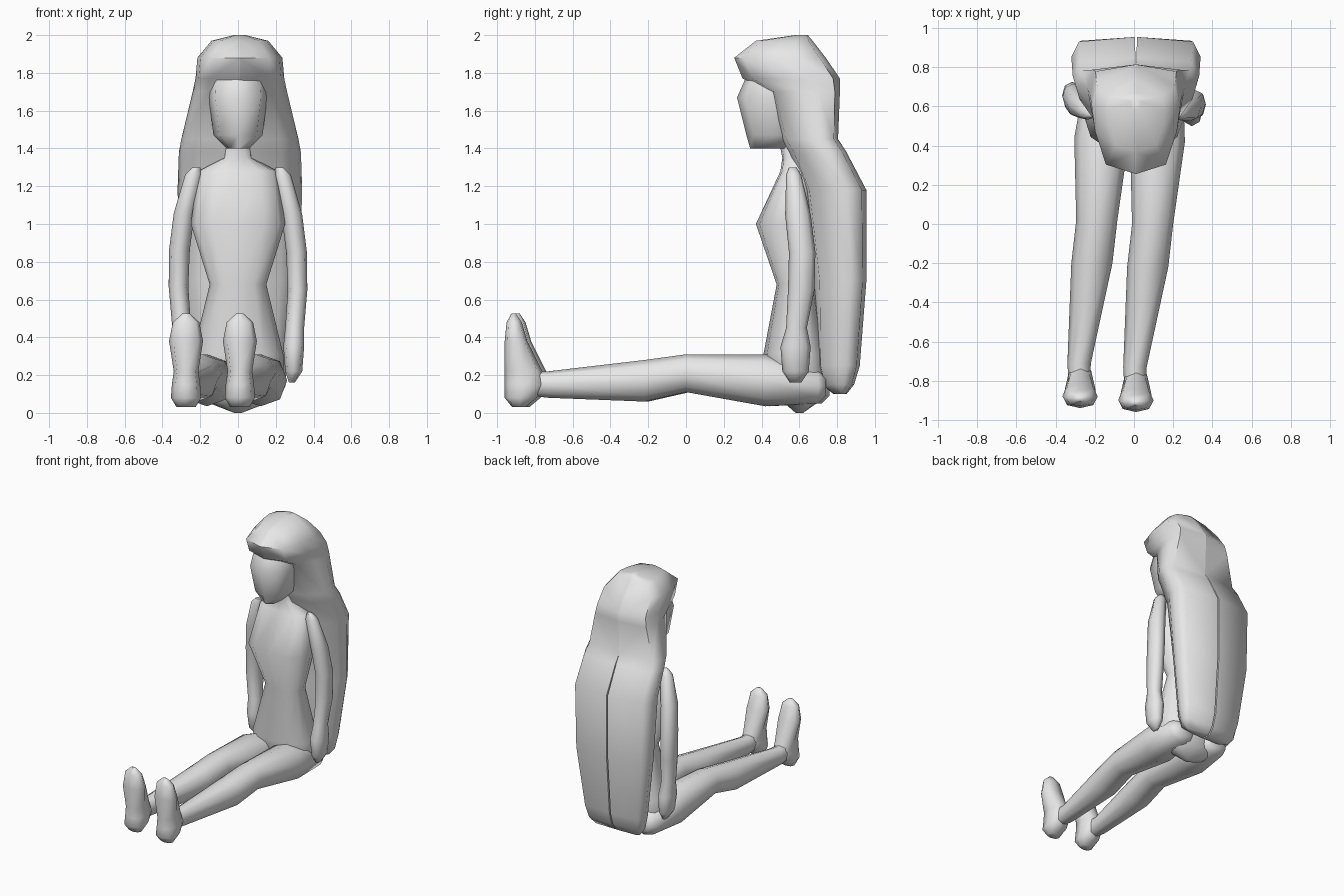
import bpy
import bmesh
from math import cos, sin, pi, radians
from mathutils import Vector

default_cube = bpy.data.objects.get("Cube")
if default_cube:
    bpy.data.objects.remove(default_cube)

# One plain grey for the whole figure
grey = bpy.data.materials.new("plain grey")
grey.use_nodes = True
tone = (0.8, 0.8, 0.8, 1.0)
grey.diffuse_color = tone
grey.node_tree.nodes["Principled BSDF"].inputs["Base Color"].default_value = tone


def oval(sides, power=1.0):
    """Unit outline of a rounded section; a lower power gives squarer corners."""
    def bend(value):
        return (abs(value) ** power) * (1 if value >= 0 else -1)
    angles = [2 * pi * k / sides for k in range(sides)]
    return [(bend(cos(a)), bend(sin(a))) for a in angles]


def loft(name, rings, section, along="z", place=None):
    """Skin closed sections. Each ring: position, centre x, half width, low, high.
    Low and high run along y for upright parts and along z for parts lying along y."""
    bm = bmesh.new()
    loops = []
    for position, centre, half_width, low, high in rings:
        loop = []
        for u, v in section:
            x = centre + half_width * u
            other = (low + high) / 2 + (high - low) / 2 * v
            point = Vector((x, other, position) if along == "z" else (x, position, other))
            loop.append(bm.verts.new(place(point) if place else point))
        loops.append(loop)
    for first, second in zip(loops, loops[1:]):
        for k in range(len(section)):
            n = (k + 1) % len(section)
            bm.faces.new((first[k], first[n], second[n], second[k]))
    bm.faces.new(loops[0])
    bm.faces.new(loops[-1])
    bmesh.ops.recalc_face_normals(bm, faces=bm.faces)
    mesh = bpy.data.meshes.new(name)
    bm.to_mesh(mesh)
    bm.free()
    mesh.materials.append(grey)
    obj = bpy.data.objects.new(name, mesh)
    bpy.context.collection.objects.link(obj)
    bpy.ops.object.select_all(action="DESELECT")
    obj.select_set(True)
    bpy.context.view_layer.objects.active = obj
    bpy.ops.object.shade_smooth_by_angle(angle=radians(60))


# Torso with pelvis, waist, chest and neck
loft("torso", [
    (0, 0, .02, .58, .62),
    (.07, 0, .2, .5, .72),
    (.2, 0, .24, .45, .75),
    (.31, 0, .24, .41, .74),
    (.68, 0, .15, .48, .68),
    (1, 0, .25, .37, .7),
    (1.28, 0, .21, .5, .66),
    (1.35, 0, .075, .51, .65),
    (1.45, 0, .065, .49, .64),
], oval(12, 0.85))

# Head with a ridge down the middle of the face
loft("head", [
    (1.4, 0, .06, .34, .58),
    (1.47, 0, .13, .32, .62),
    (1.67, 0, .155, .27, .7),
    (1.76, 0, .15, .31, .7),
    (1.85, 0, .1, .35, .65),
], oval(8, 0.75))

# Hair from crown to tips in two halves, meeting at a narrow slit
hair_half = [(0, -1), (.68, -.8), (.93, -.1), (1, .4), (.88, .86), (0, 1)]
hair_rings = [
    (2, .01, .03, .58, .645),
    (1.97, .01, .15, .37, .67),
    (1.88, .01, .225, .255, .74),
    (1.77, .01, .235, .3, .815),
    (1.7, .01, .25, .43, .815),
    (1.45, .01, .31, .5, .805),
    (1.38, .013, .32, .54, .85),
    (1.18, .015, .325, .62, .955),
    (.7, .015, .31, .68, .955),
    (.25, .015, .25, .69, .92),
    (.15, .015, .23, .72, .89),
    (.1, .015, .19, .78, .85),
]
loft("left_hair_half", hair_rings, hair_half)
loft("right_hair_half", hair_rings, hair_half,
     place=lambda p: Vector((.02 - p.x, p.y, p.z)))

# Arms hanging at the sides, the right one swung slightly back
arm_rings = [
    (1.3, .22, .02, .545, .585),
    (1.26, .235, .045, .53, .61),
    (1.05, .285, .055, .525, .66),
    (.85, .31, .055, .545, .685),
    (.65, .315, .052, .54, .68),
    (.45, .3, .05, .53, .64),
    (.35, .295, .055, .5, .66),
    (.22, .295, .045, .51, .65),
    (.16, .285, .015, .55, .61),
]
loft("left_arm", arm_rings, oval(8, 0.9))
loft("right_arm", arm_rings, oval(8, 0.9),
     place=lambda p: Vector((-p.x, p.y + (1.3 - p.z) * .07, p.z + (1.3 - p.z) * .03)))

# Legs stretched forward with upturned feet
leg_rings = [
    (.74, .14, .07, .09, .19),
    (.7, .14, .11, .05, .23),
    (.42, .12, .14, .035, .31),
    (0, .095, .105, .11, .31),
    (-.22, .07, .105, .06, .28),
    (-.73, .005, .06, .08, .22),
    (-.82, .005, .055, .09, .22),
]
foot_rings = [
    (.03, .01, .05, -.92, -.85),
    (.08, .01, .08, -.96, -.79),
    (.15, .01, .075, -.96, -.74),
    (.22, .01, .065, -.96, -.76),
    (.38, .01, .09, -.96, -.84),
    (.48, .01, .07, -.95, -.87),
    (.525, .01, .02, -.925, -.9),
]
for side, shift in (("left", Vector()), ("right", Vector((-.285, .02, 0)))):
    loft(side + "_leg", leg_rings, oval(8, 0.9), along="y", place=lambda p: p + shift)
    loft(side + "_foot", foot_rings, oval(8, 0.85), place=lambda p: p + shift)
